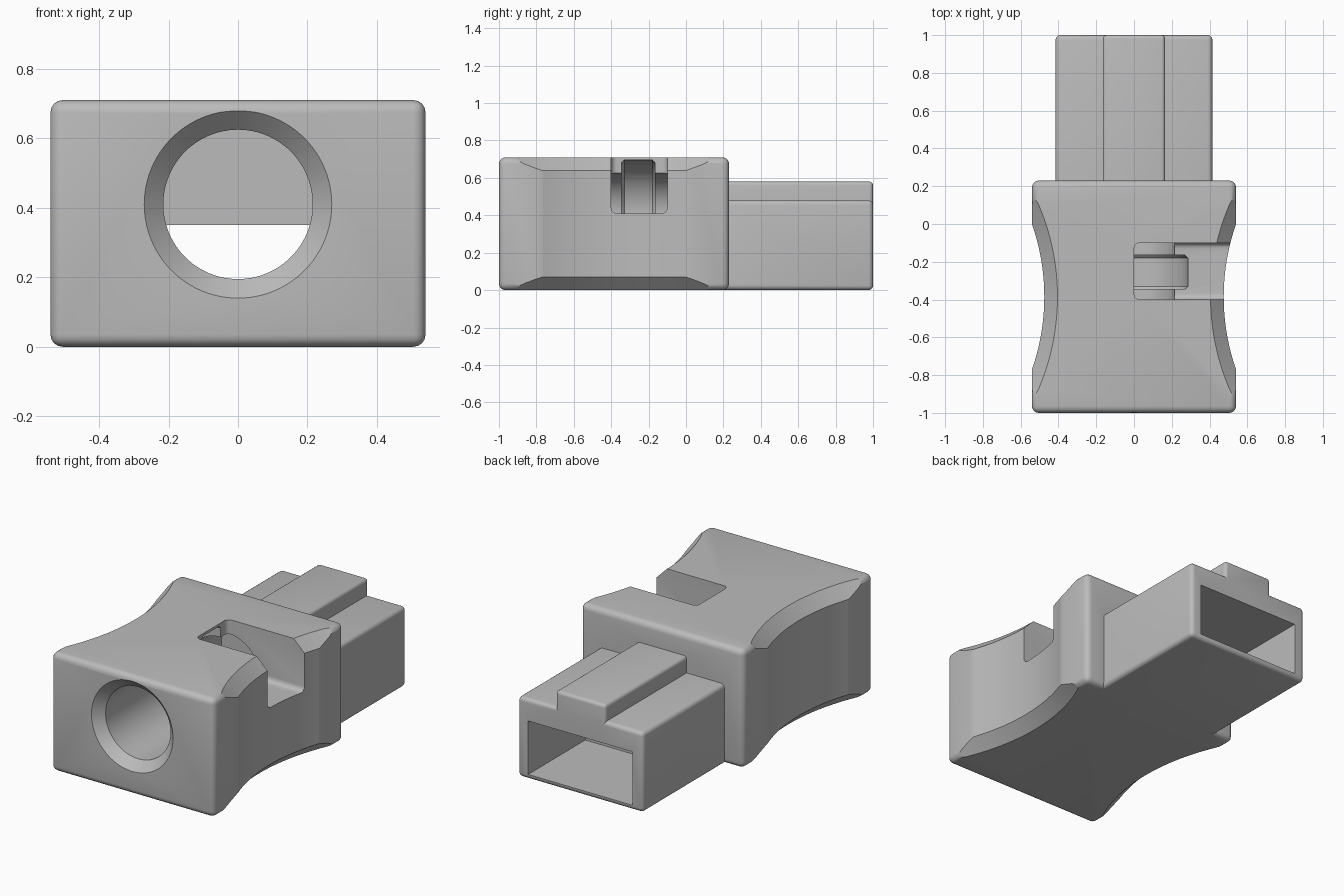
import bpy, math
from mathutils import Matrix, Vector

old = bpy.data.objects.get("Cube")
if old:
    bpy.data.objects.remove(old, do_unlink=True)

grey = bpy.data.materials.new("light_grey_plastic")
grey.use_nodes = True
COLOUR = (0.5, 0.5, 0.5, 1)
grey.diffuse_color = COLOUR
grey.node_tree.nodes["Principled BSDF"].inputs["Base Color"].default_value = COLOUR


def activate(ob):
    bpy.ops.object.select_all(action="DESELECT")
    ob.select_set(True)
    bpy.context.view_layer.objects.active = ob


def block(name, low, high, radius=0, segments=4):
    """Box between two corners, with optional rounded edges."""
    low, high = Vector(low), Vector(high)
    bpy.ops.mesh.primitive_cube_add(size=1, location=(low + high) / 2)
    ob = bpy.context.object
    ob.name = name
    ob.scale = high - low
    bpy.ops.object.transform_apply(location=True, scale=True)
    if radius:
        mod = ob.modifiers.new("rounding", "BEVEL")
        mod.width, mod.segments = radius, segments
        bpy.ops.object.modifier_apply(modifier=mod.name)
    ob.data.materials.append(grey)
    return ob


def lathe(name, profile, sides, matrix):
    """Closed solid of revolution from (radius, height) points along local z."""
    verts = [(r * math.cos(a), r * math.sin(a), h) for r, h in profile
             for a in (math.tau * i / sides for i in range(sides))]
    faces = [(k * sides + i, k * sides + (i + 1) % sides,
              (k + 1) * sides + (i + 1) % sides, (k + 1) * sides + i)
             for k in range(len(profile) - 1) for i in range(sides)]
    faces.append(tuple(reversed(range(sides))))
    faces.append(tuple(range(len(verts) - sides, len(verts))))
    mesh = bpy.data.meshes.new(name)
    mesh.from_pydata(verts, [], faces)
    mesh.transform(matrix)
    mesh.materials.append(grey)
    ob = bpy.data.objects.new(name, mesh)
    bpy.context.collection.objects.link(ob)
    return ob


def combine(target, tool, operation):
    """Apply a boolean and discard the tool."""
    activate(target)
    mod = target.modifiers.new(operation, "BOOLEAN")
    mod.operation, mod.object, mod.solver = operation, tool, "EXACT"
    bpy.ops.object.modifier_apply(modifier=mod.name)
    bpy.data.objects.remove(tool, do_unlink=True)


# Grip body
housing = block("connector_housing", (-0.54, -1, 0), (0.54, 0.23, 0.71), 0.035)

# Finger waists on both sides, flared at top and bottom
waist = [(1.27, -0.1), (1.27, -0.03), (1.17, 0.07), (1.17, 0.64), (1.27, 0.74), (1.27, 0.8)]
for side in (-1, 1):
    centre = Matrix.Translation((side * 1.645, -0.385, 0))
    combine(housing, lathe("waist_cutter", waist, 192, centre), "DIFFERENCE")

# Rear plug with its keying rib
combine(housing, block("plug", (-0.415, 0, 0), (0.415, 1, 0.48), 0.025), "UNION")
combine(housing, block("key_rib", (-0.165, 0, 0.3), (0.165, 1, 0.58), 0.02), "UNION")

# Round socket with countersunk mouth and a locking groove
along_y = Matrix.Translation((0, 0, 0.41)) @ Matrix.Rotation(-math.pi / 2, 4, "X")
bore = [(0.28, -1.01), (0.215, -0.945), (0.215, -0.345), (0.27, -0.345), (0.285, -0.33),
        (0.285, -0.18), (0.27, -0.165), (0.215, -0.165), (0.215, 0.15)]
combine(housing, lathe("socket_cutter", bore, 96, along_y), "DIFFERENCE")

# Rectangular opening in the plug, stepping down towards the socket
combine(housing, block("opening_cutter", (-0.345, 0.46, 0.03), (0.345, 1.1, 0.35)), "DIFFERENCE")
combine(housing, block("channel_cutter", (-0.3, 0.1, 0.12), (0.3, 0.6, 0.35)), "DIFFERENCE")

# Side notch that opens into the socket
combine(housing, block("notch_cutter", (0, -0.4, 0.41), (0.8, -0.1, 0.95), 0.03), "DIFFERENCE")

activate(housing)
bpy.ops.object.shade_smooth_by_angle(angle=math.radians(30))
